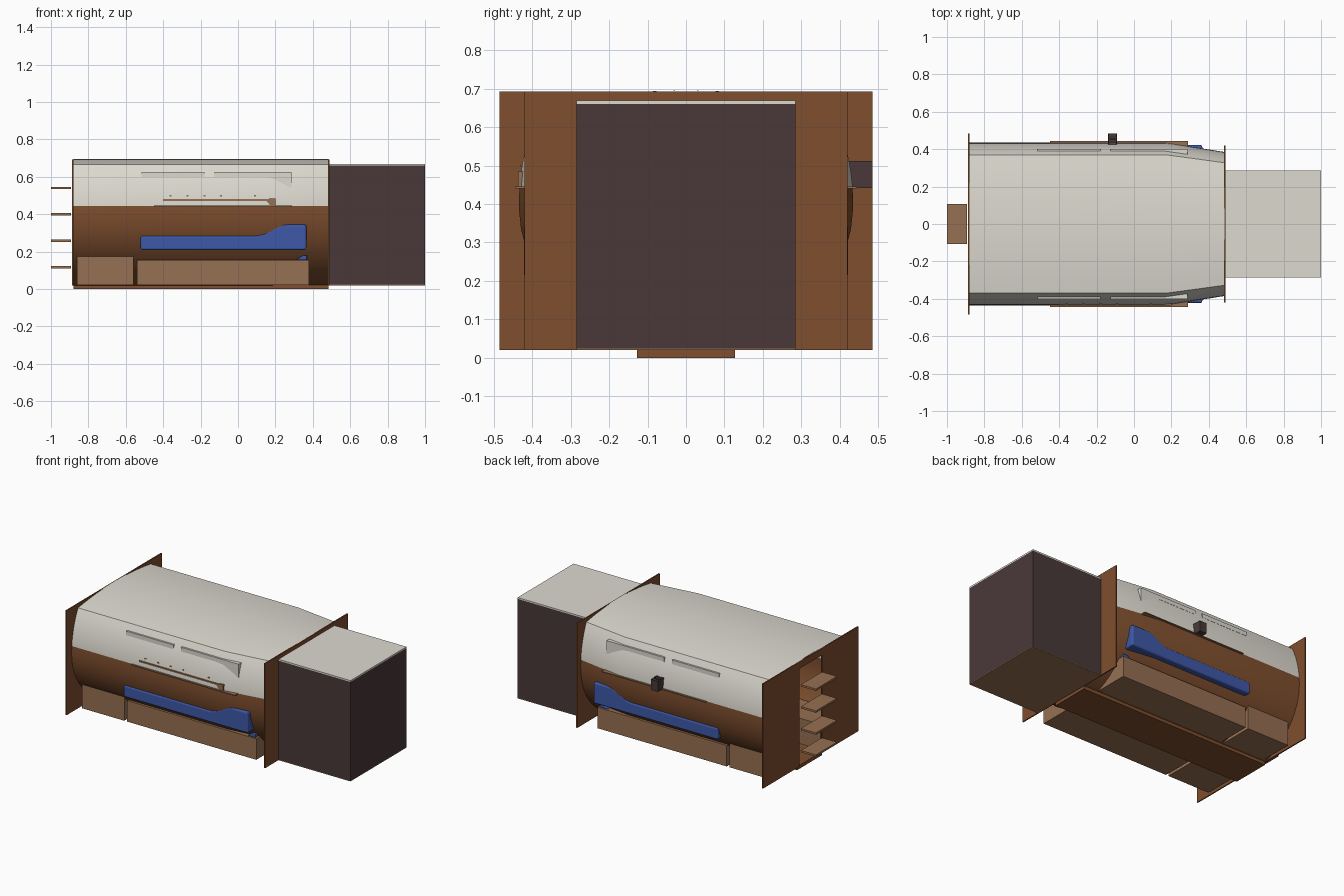
import bpy, bmesh, math

if "Cube" in bpy.data.objects:
    bpy.data.objects.remove(bpy.data.objects["Cube"], do_unlink=True)


def material(name, hex_colour):
    srgb = [int(hex_colour[i:i + 2], 16) / 255 for i in (0, 2, 4)]
    colour = [c / 12.92 if c < 0.04 else ((c + 0.055) / 1.055) ** 2.4 for c in srgb] + [1]
    m = bpy.data.materials.new(name)
    m.use_nodes = True
    m.diffuse_color = colour
    m.node_tree.nodes["Principled BSDF"].inputs["Base Color"].default_value = colour
    return m


CREAM = material("cream", "dddad0")
BROWN = material("brown", "7e4e2e")
TAN = material("tan", "967052")
DARK = material("dark plum", "4a3939")
BLUE = material("blue", "3d58a8")
GREY = material("grey", "8c8a86")


def add_object(name, bm, *mats):
    mesh = bpy.data.meshes.new(name)
    bm.to_mesh(mesh)
    bm.free()
    ob = bpy.data.objects.new(name, mesh)
    bpy.context.collection.objects.link(ob)
    for m in mats:
        mesh.materials.append(m)
    return ob


def box(name, xs, ys, zs, mat):
    bm = bmesh.new()
    bmesh.ops.create_cube(bm, size=1)
    for v in bm.verts:
        for i, (lo, hi) in enumerate((xs, ys, zs)):
            v.co[i] = lo + (v.co[i] + 0.5) * (hi - lo)
    return add_object(name, bm, mat)


def slab(name, outline, y0, y1, mat, bevel=0):
    """Extrude an x-z outline between two y positions."""
    bm = bmesh.new()
    face = bm.faces.new([bm.verts.new((x, y0, z)) for x, z in outline])
    new = bmesh.ops.extrude_face_region(bm, geom=[face])["geom"]
    for v in new:
        if isinstance(v, bmesh.types.BMVert):
            v.co.y = y1
    bmesh.ops.recalc_face_normals(bm, faces=bm.faces[:])
    ob = add_object(name, bm, mat)
    if bevel:
        mod = ob.modifiers.new("rounded", "BEVEL")
        mod.width, mod.segments = bevel, 3
    return ob


# Hull shell: one lofted cross-section, tapered toward the front
MID, WIDE, SPLIT, CREASE = 0.40, 0.435, 0.445, 0.667


def half_width(z):
    b = 0.508 if z > MID else 0.397
    return WIDE * math.sqrt(max(0, 1 - ((z - MID) / b) ** 2))


lower = [0.02 + (SPLIT - 0.02) * (1 - math.cos(math.pi / 2 * i / 12)) for i in range(13)]
upper = [SPLIT + (CREASE - SPLIT) * i / 6 for i in range(1, 7)]
side = [(half_width(z), z) for z in lower + upper]
edge = side[-1][0]
roof = []
for i in range(1, 12):
    y = edge * (1 - i / 6)
    roof.append((y, CREASE + 0.028 * (1 - (y / edge) ** 2)))
section = side + roof + [(-y, z) for y, z in reversed(side)]

bm = bmesh.new()
rings = [[bm.verts.new((x, y * k, z)) for y, z in section]
         for x, k in ((-0.88, 1), (0.17, 1), (0.484, 0.885))]
for a, b in zip(rings, rings[1:]):
    for j in range(len(section) - 1):
        f = bm.faces.new((a[j], a[j + 1], b[j + 1], b[j]))
        f.material_index = 0 if f.calc_center_median().z > SPLIT else 1
hull = add_object("hull_shell", bm, CREAM, BROWN)
bpy.context.view_layer.objects.active = hull
hull.select_set(True)
bpy.ops.object.shade_smooth_by_angle(angle=math.radians(30))
hull.select_set(False)

# Keel strip
box("keel", (-0.88, 0.484), (-0.127, 0.127), (0, 0.022), BROWN)

# Rear bulkhead with doorway, and front bulkhead
REAR = (-0.888, -0.88)
for s, label in ((1, "left"), (-1, "right")):
    box("rear_bulkhead_" + label, REAR, sorted((s * 0.115, s * 0.485)), (0.02, 0.693), BROWN)
box("rear_bulkhead_lintel", REAR, (-0.115, 0.115), (0.65, 0.693), BROWN)
box("front_bulkhead", (0.48, 0.488), (-0.42, 0.42), (0.02, 0.693), BROWN)

# Front cabin block with lid and floor
box("cabin_block", (0.488, 1), (-0.285, 0.285), (0.024, 0.66), DARK)
box("cabin_lid", (0.488, 1), (-0.285, 0.285), (0.66, 0.669), CREAM)
box("cabin_floor", (0.488, 1), (-0.285, 0.285), (0.02, 0.024), TAN)

# Steps at the rear doorway
for i in range(4):
    z = 0.117 + i * 0.1413
    box("rear_step", (-1, -0.893), (-0.107, 0.107), (z - 0.006, z + 0.006), TAN)

# Parts repeated on both sides
for s, label in ((1, "left"), (-1, "right")):
    def span(a, b):
        return sorted((s * a, s * b))

    box("rear_locker_" + label, (-0.86, -0.56), span(0.14, 0.357), (0.021, 0.188), TAN)
    box("long_locker_" + label, (-0.54, 0.38), span(0.14, 0.357), (0.021, 0.156), TAN)
    box("side_ledge_" + label, (-0.45, 0.29), span(0.39, 0.445), (0.44, 0.446), TAN)

    slab("side_cushion_" + label,
         [(-0.52, 0.21), (0.365, 0.21), (0.365, 0.345), (0.24, 0.345), (0.19, 0.325),
          (0.14, 0.295), (0.1, 0.285), (-0.52, 0.285)],
         s * 0.34, s * 0.422, BLUE, 0.01)
    slab("small_cushion_" + label,
         [(0.31, 0.156), (0.37, 0.156), (0.37, 0.18), (0.345, 0.18)],
         s * 0.29, s * 0.35, BLUE, 0.005)

    slab("window_panel_rear_" + label,
         [(-0.515, 0.6), (-0.18, 0.6), (-0.18, 0.627), (-0.515, 0.627)],
         s * 0.36, s * 0.401, CREAM)
    slab("window_panel_front_" + label,
         [(-0.125, 0.6), (0.14, 0.6), (0.19, 0.585), (0.235, 0.55), (0.285, 0.542),
          (0.285, 0.627), (-0.125, 0.627)],
         s * 0.33, s * 0.401, CREAM)

# Rail with bracket and pegs on the right side
slab("side_rail", [(-0.4, 0.472), (0.15, 0.472), (0.175, 0.445), (0.2, 0.445),
                   (0.2, 0.484), (0.17, 0.484), (0.155, 0.481), (-0.4, 0.481)],
     -0.4, -0.437, TAN)
for x in (-0.36, -0.27, -0.18, -0.09, 0.09):
    box("rail_peg", (x - 0.005, x + 0.005), (-0.43, -0.4), (0.496, 0.502), TAN)

# Slatted vent box on the left side
for x in (-0.14, -0.095):
    box("vent_side", (x, x + 0.005), (0.415, 0.485), (0.442, 0.512), DARK)
box("vent_base", (-0.135, -0.095), (0.415, 0.485), (0.442, 0.447), DARK)
for i in range(5):
    y = 0.423 + i * 0.0145
    box("vent_slat", (-0.135, -0.095), (y, y + 0.004), (0.447, 0.51), GREY if i % 2 else DARK)
